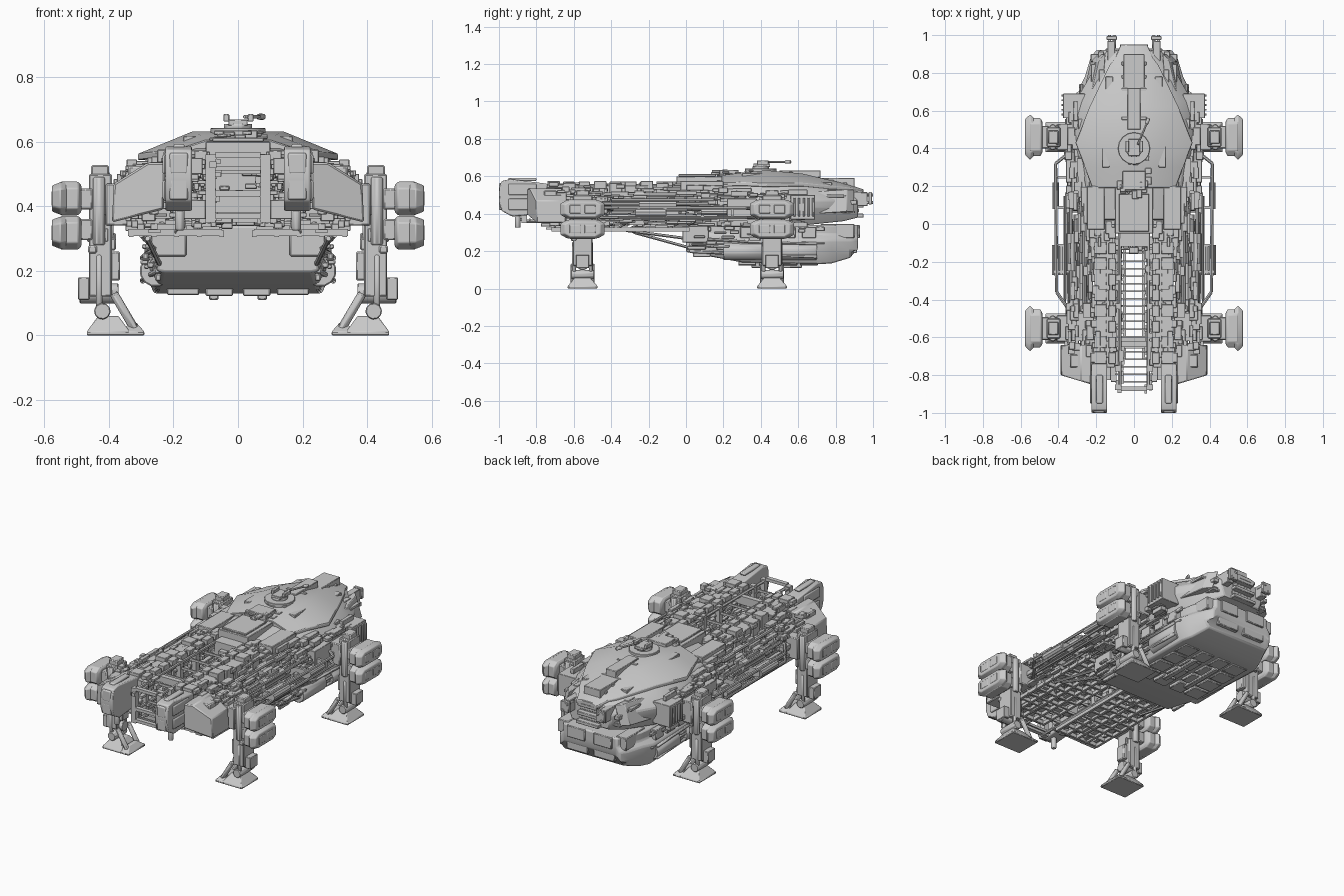
import bpy, bmesh, random
from math import sin, cos, pi
from mathutils import Vector

random.seed(7)
bm = bmesh.new()  # working mesh, emptied after each part


def finish(name, mirror=True, bevel=0.0, seg=1):
    bmesh.ops.recalc_face_normals(bm, faces=bm.faces)
    me = bpy.data.meshes.new(name)
    bm.to_mesh(me)
    bm.clear()
    ob = bpy.data.objects.new(name, me)
    bpy.context.collection.objects.link(ob)
    if bevel:
        m = ob.modifiers.new("Bevel", 'BEVEL')
        m.width, m.segments, m.limit_method = bevel, seg, 'ANGLE'
    if mirror:
        ob.modifiers.new("Mirror", 'MIRROR').use_mirror_merge = False


def loft(rings):
    loops = [[bm.verts.new(p) for p in r] for r in rings]
    n = len(loops[0])
    for a, b in zip(loops, loops[1:]):
        for i in range(n):
            j = (i + 1) % n
            bm.faces.new((a[i], a[j], b[j], b[i]))
    bm.faces.new(loops[0])
    bm.faces.new(loops[-1])


def box(x0, x1, y0, y1, z0, z1):
    loft([[(x0, y0, z), (x1, y0, z), (x1, y1, z), (x0, y1, z)] for z in (z0, z1)])


def tube(p, q, r, n=8):
    p, q = Vector(p), Vector(q)
    u = (q - p).normalized().orthogonal().normalized()
    v = (q - p).normalized().cross(u)
    loft([[c + (u * cos(2 * pi * i / n) + v * sin(2 * pi * i / n)) * r for i in range(n)] for c in (p, q)])


def hull(sections):  # symmetric cross-sections: (y, half profile from top to bottom)
    loft([[(x, y, z) for x, z in h] + [(-x, y, z) for x, z in reversed(h)] for y, h in sections])


def greeble(n, xr, yr, zr, size):  # scattered small machinery boxes
    for _ in range(n):
        c = [random.uniform(*r) for r in (xr, yr, zr)]
        s = [k * random.uniform(.35, 1) / 2 for k in size]
        box(*[v for a, b in zip(c, s) for v in (a - b, a + b)])


# Upper forward hull
hull([(y, [(xt, t), (xs, zs), (xw, .47), (xw, .43), (xb, b)]) for y, t, xt, xs, zs, xw, xb, b in (
    (.02, .56, .10, .20, .53, .23, .20, .34), (.2, .58, .13, .25, .54, .29, .26, .33),
    (.45, .60, .14, .28, .55, .34, .28, .33), (.65, .585, .12, .23, .54, .31, .25, .34),
    (.84, .545, .10, .17, .51, .20, .17, .36), (.92, .52, .08, .11, .50, .14, .12, .38))])
finish("forward_hull", False, .006)

# Armoured dorsal plate: thin crowned shell
hull([(y, [(w * .45, t), (w, e), (w, e - .02), (w * .4, t - .025)]) for y, w, t, e in (
    (.19, .22, .605, .565), (.3, .26, .62, .568), (.43, .31, .632, .562), (.62, .235, .615, .565),
    (.84, .13, .563, .543), (.88, .10, .553, .538), (.95, .07, .53, .52))])
finish("dorsal_plate", False, .003)
# Rear lobes, raised patches, nose cheeks and twin prongs
for y0, y1, x0, x1, z in ((-.03, .2, .155, .25, .575), (.3, .44, .13, .17, .618), (.68, .78, .11, .15, .57)):
    box(x0, x1, y0, y1, z - .05, z)
loft([[(x, .55, z), (x + .08, .55, z), (x + .01, .86, z + .02), (x - .03, .9, z + .02)]
      for x, z in ((.22, .39), (.18, .51))])
box(.10, .14, .84, .97, .44, .515)
box(.09, .145, .975, .995, .45, .515)
for x, z in ((.105, .50), (.13, .46)):
    tube((x, .93, z), (x, 1, z), .01)
finish("nose_armour", True, .003)

# Nose machinery, spine ribs and deck house
for i in range(5):
    box(-.075 + i * .003, .075 - i * .003, .90, .95 - (i % 2) * .025, .38 + i * .027, .40 + i * .027)
for w, y0, y1, z0, z1 in ((.055, .68, .90, .50, .592), (.035, .50, .72, .55, .632), (.10, -.05, .20, .50, .60),
                          (.08, -.04, .16, .60, .612), (.06, .18, .28, .58, .635)):
    box(-w, w, y0, y1, z0, z1)
for y in (.55, .62, .7, .77, .84):
    box(-.065, .065, y, y + .02, .52, .635 - (y - .5) * .2)
greeble(40, (-.08, .08), (.15, .35), (.60, .63), (.035, .05, .015))
greeble(50, (-.09, .09), (-.14, .02), (.34, .56), (.06, .05, .03))
finish("spine_equipment", False, .003)

# Gun turret with barrel
tube((0, .4, .60), (0, .4, .642), .085, 16)
tube((0, .4, .64), (0, .4, .655), .045, 12)
box(-.03, .03, .36, .45, .65, .668)
for x in (-.045, .03):
    box(x, x + .018, .38, .44, .662, .685)
tube((.02, .42, .677), (.075, .55, .677), .006)
tube((.065, .53, .677), (.078, .56, .677), .01)
finish("turret", False, .002)

# Belly hull with tapered bow
hull([(y, [(a, .34), (a, .29), (m, .26), (m, .20), (c, b)]) for y, a, m, c, b in (
    (0, .22, .25, .23, .195), (.3, .26, .285, .25, .14), (.72, .25, .29, .26, .13),
    (.78, .24, .26, .24, .135), (.88, .20, .23, .20, .165), (.92, .18, .20, .17, .24))])
finish("belly_hull", False, .008, 2)
# Belly plates, ribs, side drums and bow blocks
for y in (.28, .39, .50, .61):
    box(.015, .10, y, y + .095, .122, .15)
    box(.12, .22, y, y + .095, .125, .15)
    box(.20, .285, y + .01, y + .085, .27, .33)
for z in (.20, .235, .27):
    tube((.25, .02, z), (.285, .35, z - .02), .01)
    tube((.285, .33, z - .02), (.295, .70, z - .03), .01)
for y in (.2, .48):
    tube((.255, y, .20), (.255, y + .22, .20), .05, 12)
for b in ((.06, .09, .35, .62, .11, .14), (.16, .27, -.02, .12, .245, .335), (.16, .23, .72, .90, .27, .345),
          (.03, .15, .86, .93, .27, .34), (.02, .16, .87, .915, .19, .25)):
    box(*b)
greeble(40, (.24, .29), (.05, .72), (.17, .33), (.03, .10, .025))
finish("belly_panels", True, .004)

# Flank machinery along the forward hull
greeble(130, (.27, .35), (.10, .62), (.34, .53), (.05, .12, .03))
greeble(80, (.18, .26), (-.05, .2), (.35, .55), (.06, .12, .03))
greeble(60, (.14, .21), (.62, .88), (.38, .52), (.05, .10, .025))
box(.26, .375, .56, .69, .37, .50)
box(.26, .36, .22, .38, .36, .48)
for i in range(5):
    box(.25, .385, .575 + i * .025, .585 + i * .025, .385, .485)
finish("flank_machinery", True, .002)

# Engine nacelles with rounded rear ends
prof = ((-1, .46), (-.985, .415), (-.93, .385), (-.76, .40), (-.74, .56), (-.94, .585), (-.985, .575), (-.998, .54))
loft([[(x, y, z) for y, z in prof] for x in (.142, .225)])
for z in (.42, .50):
    box(.155, .212, -1.0, -.97, z, z + .065)
    box(.222, .234, -.95, -.80, z, z + .06)
box(.165, .20, -.95, -.80, .575, .592)
tube((.18, -.9, .40), (.18, -.9, .325), .016)
finish("engine_nacelle", True, .006, 2)

# Sloped rear side armour
sec = ((.225, .535), (.28, .535), (.385, .47), (.39, .35), (.23, .39))
loft([[(x, y - k * (.39 - x), z) for x, z in sec] for y, k in ((-.64, 0), (-.80, .3))])
box(.29, .34, -.76, -.69, .48, .525)
finish("rear_side_armour", True, .006)

# Rear twin beams with stacked machinery
box(.11, .20, -.76, 0, .50, .55)
box(.10, .19, -.80, .02, .36, .42)
box(.20, .33, -.62, -.47, .36, .49)
for i in range(9):
    y = -.74 + i * .083
    box(.095, .135, y, y + .06, .54, .572)
    box(.145, .21, y, y + .065, .38, .575 - (i % 3) * .012)
greeble(190, (.09, .22), (-.80, .0), (.33, .565), (.04, .10, .025))
greeble(130, (.22, .35), (-.70, -.42), (.33, .53), (.05, .08, .03))
greeble(60, (.21, .34), (-.42, .05), (.34, .52), (.03, .12, .025))
finish("rear_beams", True, .002)

# Open ladder frame along the centre channel
for i in range(19):
    y, z = -.84 + i * .04, (.36, .51, .43)[i % 3]
    box(-.10, .10, y, y + .008, z, z + .014)
for b in ((-.11, .11, -.66, -.60, .38, .44), (-.11, .11, -.65, -.62, .50, .55), (-.075, .075, -.12, -.04, .35, .56)):
    box(*b)
for s in (-1, 1):
    for z in (.36, .43, .55):
        tube((s * .075, -.88, z), (s * .075, 0, z), .009, 6)
        box(-.07, .07, -.885, -.86, z, z + .018)
    for y in (-.88, -.78, -.45, -.3):
        box(s * .085 - .015, s * .085 + .015, y, y + .03, .35, .56)
    greeble(30, (s * .06, s * .09), (-.88, -.1), (.35, .56), (.025, .07, .025))
finish("ladder_frame", False)

# Lower truss grid and diagonal struts to the belly
for x in (.05, .12, .19, .26, .33):
    box(x - .007, x + .007, -.72, .02, .305, .325)
for i in range(11):
    y = -.72 + i * .07
    box(.05, .34, y, y + .012, .308, .33)
    tube((.19, y, .32), (.26, y + .07, .36), .006, 5)
tube((.28, -.28, .30), (.24, .03, .215), .008, 6)
tube((.30, -.32, .31), (.25, .06, .26), .008, 6)
greeble(55, (.08, .33), (-.7, 0), (.32, .36), (.06, .10, .02))
finish("lower_truss")

# Long pipe runs and outboard canisters
for i in range(18):
    x, z = random.uniform(.21, .37), random.uniform(.35, .53)
    tube((x, random.uniform(-.5, -.35), z), (x, random.uniform(.0, .3), z), random.uniform(.005, .011), 7)
for x, y0, y1, r, z in ((.28, -.40, -.22, .035, .45), (.33, -.25, -.05, .03, .45), (.26, -.15, .02, .03, .45),
                        (.375, -.27, -.11, .024, .405), (.41, -.27, -.11, .024, .405), (.415, .08, .22, .018, .41)):
    tube((x, y0, z), (x, y1, z), r, 10)
for z in (.38, .43):
    pts = ((.34, -.46, z), (.41, -.36, z), (.415, .32, z), (.34, .38, z))
    for a, b in zip(pts, pts[1:]):
        tube(a, b, .009, 7)
for y in (-.26, -.12, .08, .24):
    box(.25, .42, y, y + .015, .38, .43)
finish("side_pipes")

# Four legs: shoulder and column, ankle and foot, twin side pods
for tag, y in (("front", .46), ("rear", -.553)):
    box(.33, .41, y - .07, y + .07, .34, .47)
    box(.39, .462, y - .052, y + .052, .12, .50)
    box(.40, .455, y - .035, y + .035, .48, .527)
    box(.365, .395, y - .03, y + .03, .17, .26)
    for z in (.295, .39):
        box(.45, .495, y - .06, y + .06, z, z + .065)
    for dy in (-.05, .05):
        tube((.43, y + dy, .28), (.43, y + dy, .49), .02)
        tube((.43, y + dy * .9, .06), (.43, y + dy * .9, .25), .012)
    greeble(18, (.39, .46), (y - .055, y + .055), (.13, .5), (.03, .03, .07))
    finish(tag + "_leg", True, .005)

    tube((.37, y, .13), (.49, y, .13), .032, 12)
    tube((.42, y - .06, .075), (.42, y + .06, .075), .026, 10)
    box(.46, .495, y - .035, y + .035, .11, .18)
    for x0, x1, t, k in ((.335, .468, .06, .035), (.29, .36, .04, .025)):
        loft([[(x0 + a, y - w, z), (x1 - a, y - w, z), (x1 - a, y + w, z), (x0 + a, y + w, z)]
              for a, w, z in ((0, .08, 0), (0, .08, .012), (k, .04, t))])
    for dy in (-.05, .05):
        tube((.32, y + dy, .02), (.385, y + dy, .13), .015, 6)
    finish(tag + "_foot", True, .003)

    for zc in (.318, .424):
        for sec in (((.485, .08, .042), (.495, .10, .052), (.55, .10, .052)),
                    ((.53, .10, .05), (.55, .12, .05), (.576, .095, .04))):
            loft([[(x, y + a * p, zc + h * q) for p, q in ((-1, -.6), (-.7, -1), (.7, -1), (1, -.6), (1, .6), (.7, 1),
                                                           (-.7, 1), (-1, .6))] for x, a, h in sec])
        for dy in (-.04, .04):
            box(.565, .578, y + dy - .03, y + dy + .03, zc - .023, zc + .023)
    finish(tag + "_side_pods", True, .004, 2)

for ob in bpy.data.objects:
    ob.select_set(True)
bpy.context.view_layer.objects.active = bpy.data.objects[0]
bpy.ops.object.shade_smooth_by_angle(angle=.55)
